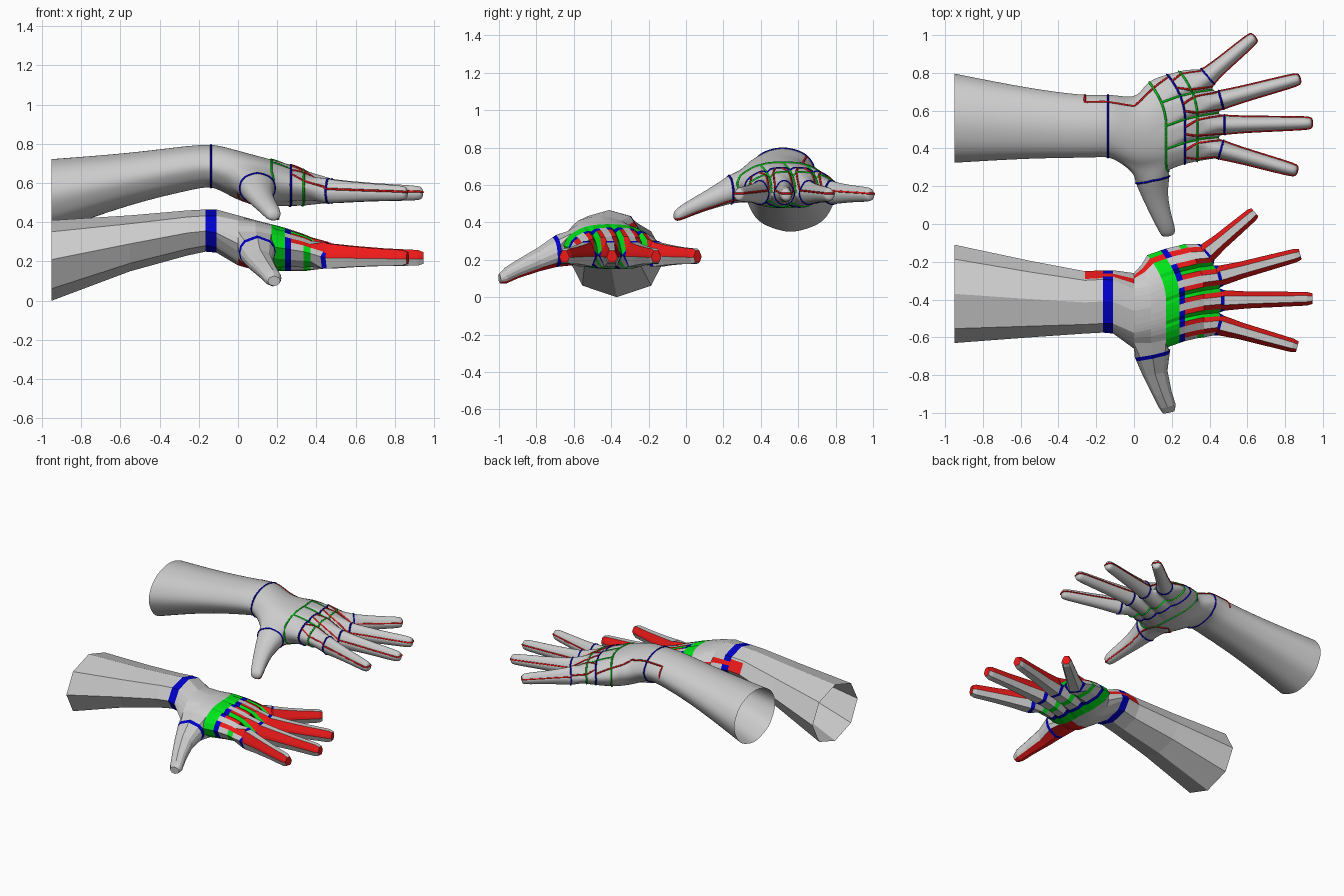
import bpy, bmesh, math
from mathutils import Vector
from mathutils.bvhtree import BVHTree

if "Cube" in bpy.data.objects:
    bpy.data.objects.remove(bpy.data.objects["Cube"])

COL = {'red': (.85, .01, .01, 1), 'green': (0, .8, .01, 1), 'blue': (0, 0, .6, 1), 'grey': (.6, .6, .6, 1)}
MAT = {}
for n, c in COL.items():
    MAT[n] = bpy.data.materials.new(n)
    MAT[n].diffuse_color = c
NAMES = ['grey', 'red', 'green', 'blue']

# arm and palm sections: x, y0, y1, z0, z side, z1, palm blend, bend back at little finger, web dip
RINGS = [(-.95, -.63, -.11, 0, .21, .41, 0, 0, 0),
         (-.55, -.60, -.195, .15, .29, .435, 0, 0, 0),
         (-.26, -.58, -.25, .23, .345, .46, 0, 0, 0),
         (-.165, -.575, -.245, .25, .355, .465, 0, 0, 0),
         (-.11, -.58, -.245, .245, .345, .465, .1, 0, 0),
         (0, -.66, -.26, .18, .29, .435, .6, 0, 0),
         (.09, -.67, -.215, .155, .28, .41, 1, .05, 0),
         (.17, -.655, -.165, .15, .275, .39, 1, .1, 0),
         (.24, -.63, -.14, .15, .265, .372, 1, .1, .01),
         (.27, -.62, -.13, .15, .26, .362, 1, .1, .02),
         (.335, -.605, -.115, .15, .25, .34, 1, .1, .035),
         (.37, -.60, -.105, .155, .24, .325, 1, .1, .045)]
WEB = [(.42, -.59), (.45, -.47), (.45, -.34), (.42, -.22), (.33, -.105)]
TIPS = [(.865, -.65), (.945, -.395), (.88, -.16), (.64, .062)]
# finger sections: fraction of length, half width, height
FINGER = [(.06, .054, .064), (.3, .045, .054), (.6, .041, .045), (.94, .036, .04), (1, .028, .03)]
# thumb sections: x, y, z, half width, half height
THUMB = [(.098, -.685, .248, .098, .085), (.1, -.705, .24, .092, .08), (.112, -.79, .2, .068, .062),
         (.15, -.9, .15, .052, .048), (.177, -.965, .115, .046, .042), (.184, -.997, .1, .032, .026)]
FU = [0, .15, .35, .65, .85]
FL = [0, .25, .75]
UP = [(i // 5 + FU[i % 5]) / 4 for i in range(21)]
LOW = [(j // 3 + FL[j % 3]) / 4 for j in range(11, 0, -1)]


def section(r, smooth):
    """32 points: over the back of the hand, then back underneath."""
    x, y0, y1, z0, zs, z1, mix, bend, dip = r
    yc, ry = (y0 + y1) / 2, (y1 - y0) / 2
    shrink = 1 - .09 * (1 - mix) if smooth and x < -.3 else 1
    pts = []
    for k, f in enumerate(UP + LOW):
        if smooth:
            c, s = -math.cos(math.pi * f), math.sin(math.pi * f)
        else:
            a = int(min(f * 4, 3))
            t = f * 4 - a
            c = -(1 - t) * math.cos(a * math.pi / 4) - t * math.cos((a + 1) * math.pi / 4)
            s = (1 - t) * math.sin(a * math.pi / 4) + t * math.sin((a + 1) * math.pi / 4)
        p = 2 * f - 1
        q = max(0, 1 - abs(p) ** 2.5) ** .6
        cy = (c * (1 - mix) + p * mix) * shrink
        cz = (s * (1 - mix) + q * mix) * shrink
        z = zs + (z1 - zs) * cz if k < 21 else zs - (zs - z0) * cz
        if k in (5, 10, 15):
            z -= dip
        if k in (23, 26, 29):
            z += dip
        pts.append((x - bend * max(0, p) ** 2, yc + ry * cy, z))
    return pts


def palm_colour(r, c):
    """Colour of the face after section r in column c."""
    up = c < 20
    if r == 2 and 16 <= c < 20: return 1
    if r in (3, 4) and c == 17: return 1
    if r in (5, 6, 7) and c == 18: return 1
    if r == 3: return 3
    if r in (5, 6) and c in (27, 28, 29): return 1
    if r == 7: return 2
    if r == 8: return 0 if up and c % 5 == 2 else 3
    if r >= 9:
        if up and c % 5 in (1, 3): return 1
        if up and c % 5 in (0, 4) and 4 <= c < 16: return 2
        if r == 10 and not (up and c % 5 == 2): return 2
    return 0


def hand(name, smooth, offset):
    bm = bmesh.new()
    V = lambda p: bm.verts.new(p)

    def bridge(a, b, colour, skip=()):
        n = len(a)
        for c in range(n):
            if c not in skip:
                f = bm.faces.new((a[c], a[(c + 1) % n], b[(c + 1) % n], b[c]))
                f.material_index = 0 if smooth else colour(c)

    # arm, palm and the webs between fingers
    R = [[V(p) for p in section(r, smooth)] for r in RINGS]
    web = [V((x, y, .225)) for x, y in WEB]
    last = [None] * 32
    for i in range(4):
        a, b = Vector((*WEB[i], 0)), Vector((*WEB[i + 1], 0))
        for k, z in zip(range(1, 5), (.25, .3, .3, .25)):
            last[5 * i + k] = V(a.lerp(b, FU[k]) + Vector((.01, 0, z)))
        for k in (1, 2):
            last[32 - 3 * i - k] = V(a.lerp(b, FL[k]) + Vector((.0, 0, .165)))
    for i in range(5):
        last[5 * i] = web[i]
        if 0 < i < 4:
            last[32 - 3 * i] = web[i]
    R.append(last)
    for r in range(len(R) - 1):
        bridge(R[r], R[r + 1], lambda c: palm_colour(r, c), (30, 31, 0, 1) if r in (5, 6) else ())

    # fingers
    fingers = []
    for i in range(4):
        rings = [last[5 * i:5 * i + 6] + [last[30 - 3 * i], last[31 - 3 * i]]]
        base = (Vector(WEB[i]) + Vector(WEB[i + 1])) / 2
        axis = Vector(TIPS[i]) - base
        side = Vector((-axis.y, axis.x)).normalized()
        for t, w, h in FINGER:
            c = base + axis * t
            zc = .228 - .01 * t
            prof = [(-1, -.15), (-.9, .2), (-.45, 1), (.45, 1), (.9, .2), (1, -.15), (.6, -1), (-.6, -1)]
            rings.append([V((c.x + side.x * w * u, c.y + side.y * w * u, zc + h * v)) for u, v in prof])
        for k in range(len(rings) - 1):
            bridge(rings[k], rings[k + 1], lambda c: 1 if c in (0, 1, 3, 4) and k or c in (1, 3) else 3 if k == 0 else 0)
        f = bm.faces.new(rings[-1])
        f.material_index = 0 if smooth else 1
        fingers.append(rings)

    # thumb grows from the side of the palm
    ids = [30, 31, 0, 1, 2]
    root = [R[5][k] for k in ids] + [R[6][2]] + [R[7][k] for k in ids[::-1]] + [R[6][30]]
    angles = [225 - 22.5 * k for k in range(5)] + [90] + [45 - 22.5 * k for k in range(5)] + [270]
    thumb = [root]
    for x, y, z, w, h in THUMB:
        ring = []
        for a in angles:
            u, v = w * math.cos(math.radians(a)), h * math.sin(math.radians(a))
            ring.append(V((x + .96 * u, y + .2 * u - .1 * v, z + v)))
        thumb.append(ring)
    for k in range(len(thumb) - 1):
        bridge(thumb[k], thumb[k + 1], lambda c: 3 if k == 1 else 1 if c in (10, 11) else 0)
    bm.faces.new(thumb[-1])

    bmesh.ops.recalc_face_normals(bm, faces=bm.faces)
    bmesh.ops.translate(bm, verts=bm.verts, vec=offset)
    pos = lambda rows: [[v.co.copy() for v in row] for row in rows]
    grid = pos(R), [pos(f) for f in fingers], pos(thumb)
    me = bpy.data.meshes.new(name)
    bm.to_mesh(me)
    bm.free()
    for n in NAMES:
        me.materials.append(MAT[n])
    ob = bpy.data.objects.new(name, me)
    bpy.context.collection.objects.link(ob)
    if smooth:
        me.shade_smooth()
        ob.modifiers.new('subdivide', 'SUBSURF').levels = 2
        ob.modifiers[0].render_levels = 2
    return ob, grid


hand('faceted_hand', False, (0, 0, 0))
ob, (R, F, T) = hand('smooth_hand', True, (0, .93, .33))

# flow lines laid on the smooth hand
bpy.context.view_layer.update()
tree = BVHTree.FromObject(ob, bpy.context.evaluated_depsgraph_get())
loop = lambda row: row + row[:1]
mid = lambda a, b: [(p + q) / 2 for p, q in zip(a, b)]
lines = {
    'blue': [loop(mid(R[3], R[4])), loop(mid(T[1], T[2])), loop(R[9])] + [loop(f[1]) for f in F],
    'green': [loop(R[7]), loop(R[10])] + [[R[r][5 * i] for r in range(7, 13)] for i in (1, 2, 3)],
    'red': [[R[9][5 * i + 2], R[10][5 * i + 1]] + [r[1] for r in f] + [r[4] for r in f[::-1]]
            + [R[10][5 * i + 4], R[9][5 * i + 3]] for i, f in enumerate(F)]
    + [[R[2][20], R[2][18], R[2][16], R[3][16], R[4][16], R[5][17], R[6][18], R[7][18], R[9][19]],
       [R[5][30], R[5][28], R[6][27], R[7][28], R[7][30]] + [t[10] for t in T[1:]]],
}
for colour, paths in lines.items():
    cu = bpy.data.curves.new(colour + '_lines', 'CURVE')
    cu.dimensions = '3D'
    cu.bevel_depth = .006
    cu.bevel_resolution = 0
    cu.materials.append(MAT[colour])
    for path in paths:
        pts = [a.lerp(b, k / 5) for a, b in zip(path, path[1:]) for k in range(5)] + path[-1:]
        pts = [tree.find_nearest(p)[0] for p in pts]
        sp = cu.splines.new('POLY')
        sp.points.add(len(pts) - 1)
        for q, p in zip(sp.points, pts):
            q.co = (*p, 1)
    bpy.context.collection.objects.link(bpy.data.objects.new(colour + '_lines', cu))

for m in bpy.data.materials:
    if m.users and not m.is_grease_pencil:
        m.use_nodes = True
        m.node_tree.nodes["Principled BSDF"].inputs["Base Color"].default_value = m.diffuse_color
